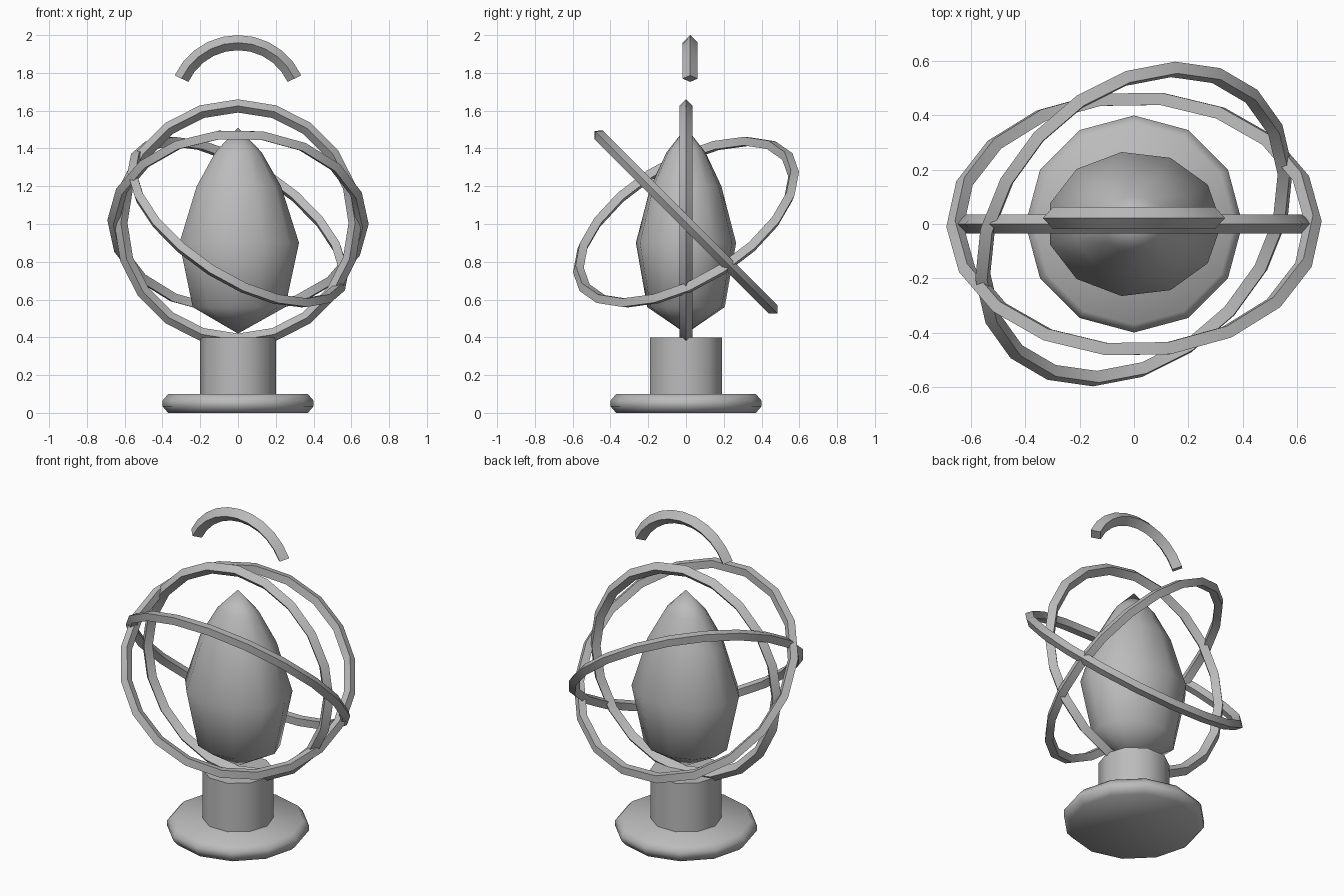
import bpy, bmesh, math
from mathutils import Vector

cube = bpy.data.objects.get("Cube")
if cube:
    bpy.data.objects.remove(cube, do_unlink=True)

GREY = (0.5, 0.5, 0.5, 1)
mat = bpy.data.materials.new("plain grey")
mat.use_nodes = True
mat.diffuse_color = GREY
mat.node_tree.nodes["Principled BSDF"].inputs["Base Color"].default_value = GREY


def finish(name, bm):
    """Turn a bmesh into a smooth, sharp-edged object."""
    bmesh.ops.recalc_face_normals(bm, faces=bm.faces)
    mesh = bpy.data.meshes.new(name)
    bm.to_mesh(mesh)
    bm.free()
    mesh.materials.append(mat)
    obj = bpy.data.objects.new(name, mesh)
    bpy.context.collection.objects.link(obj)
    bpy.ops.object.select_all(action="DESELECT")
    obj.select_set(True)
    bpy.context.view_layer.objects.active = obj
    bpy.ops.object.shade_smooth_by_angle(angle=math.radians(60))
    return obj


def bridge(bm, a, b):
    for i in range(len(a)):
        j = (i + 1) % len(a)
        bm.faces.new((a[i], a[j], b[j], b[i]))


def lathe(name, profile, sides, depth=1.0):
    """Stack of polygons from (radius, z) pairs; zero radius makes a tip."""
    bm = bmesh.new()
    loops = []
    for radius, z in profile:
        loop = []
        for i in range(sides):
            a = math.tau * i / sides
            loop.append(bm.verts.new((radius * math.cos(a), radius * depth * math.sin(a), z)))
        loops.append(loop)
    for low, high in zip(loops, loops[1:]):
        bridge(bm, low, high)
    bm.faces.new(loops[0])
    bm.faces.new(loops[-1])
    bmesh.ops.remove_doubles(bm, verts=bm.verts, dist=0.0001)
    return finish(name, bm)


def hoop(name, center, normal, start, radius, tube, steps, sweep=math.tau):
    """Tube with a diamond section, swept from start around the normal."""
    n = Vector(normal).normalized()
    u = Vector(start)
    u = (u - n * u.dot(n)).normalized()
    v = n.cross(u)
    closed = sweep >= math.tau
    bm = bmesh.new()
    loops = []
    for i in range(steps if closed else steps + 1):
        a = sweep * i / steps
        out = u * math.cos(a) + v * math.sin(a)
        mid = Vector(center) + out * radius
        loops.append([bm.verts.new(mid + d * tube) for d in (out, n, -out, -n)])
    for a, b in zip(loops, loops[1:]):
        bridge(bm, a, b)
    if closed:
        bridge(bm, loops[-1], loops[0])
    else:
        bm.faces.new(loops[0])
        bm.faces.new(loops[-1])
    return finish(name, bm)


# Stand
lathe("base_disc", [(0.37, 0), (0.4, 0.035), (0.4, 0.065), (0.37, 0.1)], 12)
lathe("pedestal", [(0.2, 0.09), (0.2, 0.4)], 10)

# Pointed, slightly flattened core
lathe("core", [(0, 0.42), (0.25, 0.56), (0.323, 0.9), (0.228, 1.2),
               (0.125, 1.38), (0, 1.51)], 11, depth=0.83)

# Rings around the core
hoop("upright_ring", (0, 0, 1.005), (0, -1, 0), (1, 0, 0), 0.62, 0.035, 20)
hoop("sloping_ring", (0, 0, 1.01), (0, 1, 1), (1, 0.03, 0), 0.66, 0.032, 18)
hoop("skewed_ring", (0, 0, 1.01), (0.49, -0.455, 0.745), (0.16, 0.595, 0.28),
     0.64, 0.032, 20)

# Floating arch on top
end = math.radians(25)
hoop("top_arch", (0, 0.022, 1.63), (0, -1, 0), (math.cos(end), 0, math.sin(end)),
     0.33, 0.04, 10, math.pi - 2 * end)
